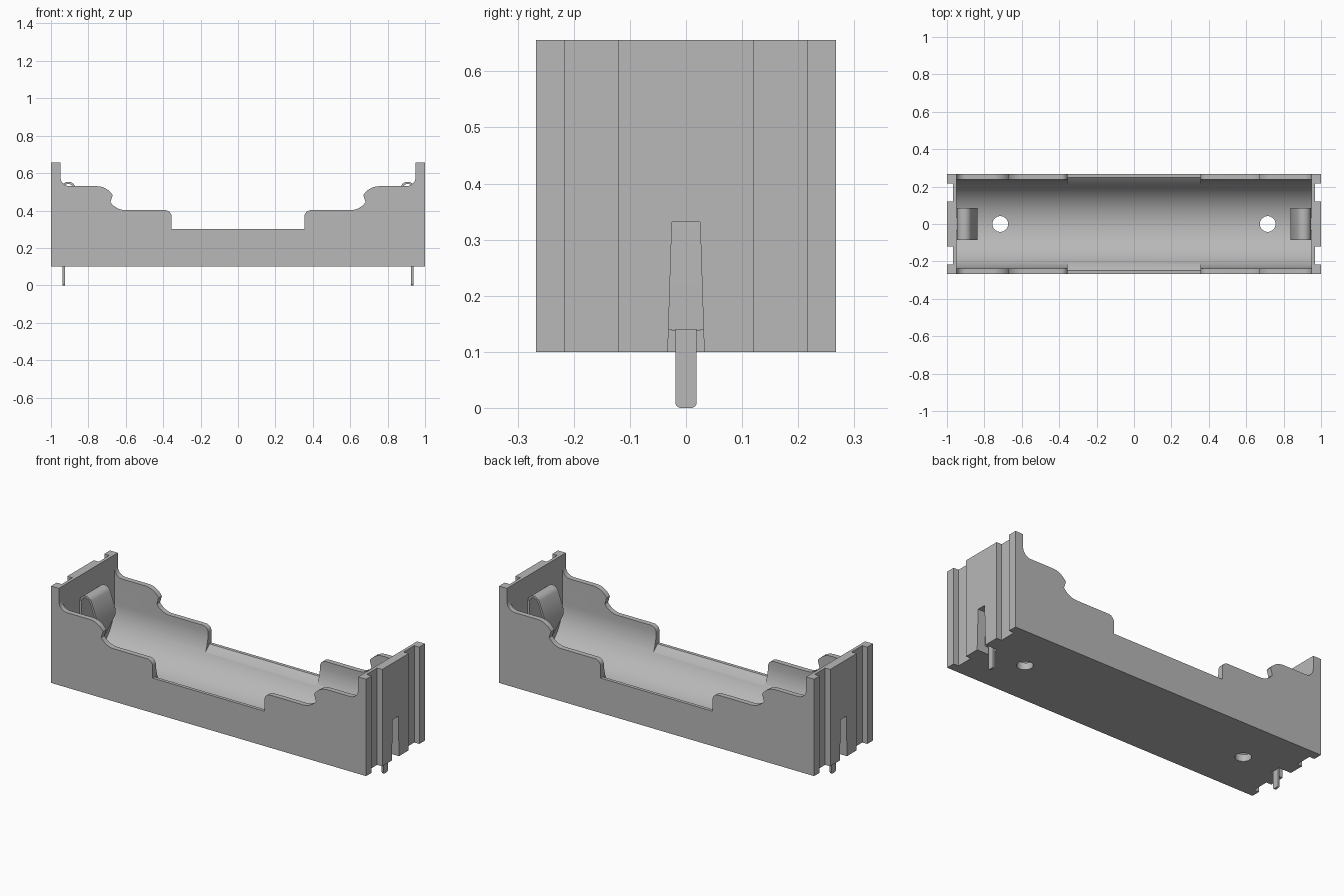
import bpy, bmesh, math
from mathutils import Vector

cube = bpy.data.objects.get("Cube")
if cube:
    bpy.data.objects.remove(cube, do_unlink=True)

grey = bpy.data.materials.new("matte grey")
grey.use_nodes = True
GREY = (0.48, 0.48, 0.48, 1)
grey.diffuse_color = GREY
grey.node_tree.nodes["Principled BSDF"].inputs["Base Color"].default_value = GREY


def arc(cx, cz, r, a0, a1, n=8):
    """Points on an arc, angles in degrees."""
    angles = [math.radians(a0 + (a1 - a0) * i / n) for i in range(n + 1)]
    return [(cx + r * math.cos(a), cz + r * math.sin(a)) for a in angles]


def prism(name, points, axis, lo, hi, closed=True):
    """Extrude a 2D outline along an axis; open outlines become a sheet."""
    place = {"x": lambda p, d: (d, p[0], p[1]),
             "y": lambda p, d: (p[0], d, p[1]),
             "z": lambda p, d: (p[0], p[1], d)}[axis]
    bm = bmesh.new()
    a = [bm.verts.new(place(p, lo)) for p in points]
    b = [bm.verts.new(place(p, hi)) for p in points]
    n = len(points)
    for i in range(n if closed else n - 1):
        j = (i + 1) % n
        bm.faces.new((a[i], a[j], b[j], b[i]))
    if closed:
        bm.faces.new(a)
        bm.faces.new(b)
    bmesh.ops.recalc_face_normals(bm, faces=bm.faces)
    mesh = bpy.data.meshes.new(name)
    bm.to_mesh(mesh)
    bm.free()
    mesh.materials.append(grey)
    obj = bpy.data.objects.new(name, mesh)
    bpy.context.collection.objects.link(obj)
    return obj


def activate(obj):
    bpy.ops.object.select_all(action="DESELECT")
    obj.select_set(True)
    bpy.context.view_layer.objects.active = obj


def cut(obj, cutter):
    cutter.hide_render = True
    mod = obj.modifiers.new("cut", "BOOLEAN")
    mod.operation = "DIFFERENCE"
    mod.solver = "EXACT"
    mod.object = cutter
    activate(obj)
    bpy.ops.object.modifier_apply(modifier=mod.name)
    bpy.data.objects.remove(cutter, do_unlink=True)


def smooth(obj):
    activate(obj)
    bpy.ops.object.shade_smooth_by_angle(angle=math.radians(30))


def rect(x0, x1, y0, y1):
    return [(x0, y0), (x1, y0), (x1, y1), (x0, y1)]


# Tray side outline: right half from the centre outwards, then mirrored
half = [(0.355, 0.30)]
half += arc(0.39, 0.367, 0.035, 180, 90)
half += arc(0.60, 0.502, 0.10, 270, 325)
half += arc(0.755, 0.43, 0.10, 148, 90)
half += arc(0.90, 0.58, 0.05, 270, 360)
half += [(0.95, 0.656), (1.0, 0.656), (1.0, 0.10)]
outline = half + [(-x, z) for x, z in reversed(half)]
tray = prism("tray", outline, "y", -0.267, 0.267)

# Round-bottomed cell bay
bay = [(-0.237, 0.8)] + arc(0, 0.375, 0.237, 180, 360, 48) + [(0.237, 0.8)]
cut(tray, prism("bay_cutter", bay, "x", -0.95, 0.95))

# Sloped lips along the low middle of the side walls
lip = [(-0.205, 0.262), (0.205, 0.262), (0.25, 0.302), (0.25, 0.5), (-0.25, 0.5), (-0.25, 0.302)]
cut(tray, prism("lip_cutter", lip, "x", -0.3545, 0.3545))

for s in (-1, 1):
    # Vertical grooves in the outer end walls
    for t in (-1, 1):
        groove = rect(*sorted((s * 0.968, s * 1.1)), *sorted((t * 0.12, t * 0.216)))
        cut(tray, prism("groove_cutter", groove, "z", 0.0, 0.8))
    # Tapered slot for the terminal
    slot = [(-0.034, 0.05), (0.034, 0.05), (0.025, 0.332), (-0.025, 0.332)]
    cut(tray, prism("slot_cutter", slot, "x", *sorted((s * 0.922, s * 1.1))))
    # Drain hole in the floor
    hole = arc(s * 0.715, 0, 0.042, 0, 360, 32)[:-1]
    cut(tray, prism("hole_cutter", hole, "z", 0.0, 0.3))
smooth(tray)

# Bent spring contacts with solder pins, one at each end
for s, side in ((1, "left"), (-1, "right")):
    path = [(0.94, 0.14), (0.94, 0.51)]
    path += arc(0.907, 0.515, 0.033, 20, 155, 8)
    path += [(0.842, 0.43), (0.842, 0.405), (0.918, 0.25)]
    contact = prism(side + "_spring_contact", [(s * x, z) for x, z in path],
                    "y", -0.085, 0.085, closed=False)
    solid = contact.modifiers.new("thickness", "SOLIDIFY")
    solid.thickness = 0.012
    solid.offset = 0
    activate(contact)
    bpy.ops.object.modifier_apply(modifier=solid.name)
    smooth(contact)

    pin = [(0.019, 0.16), (-0.019, 0.16)]
    pin += arc(-0.009, 0.01, 0.01, 180, 270, 4) + arc(0.009, 0.01, 0.01, 270, 360, 4)
    smooth(prism(side + "_solder_pin", pin, "x", *sorted((s * 0.926, s * 0.938))))
